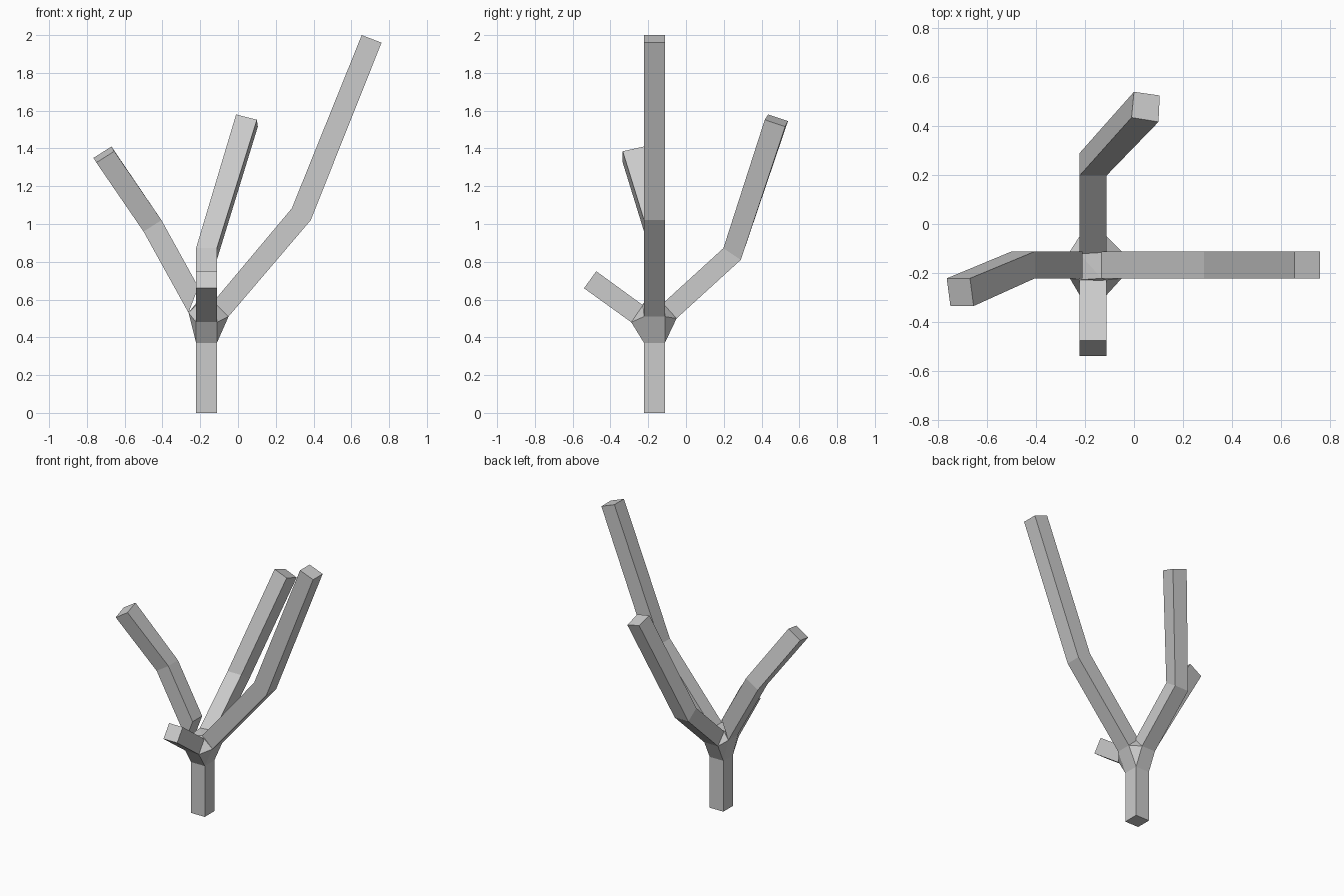
import bpy, bmesh

if "Cube" in bpy.data.objects:
    bpy.data.objects.remove(bpy.data.objects["Cube"])

LO, HI = -0.222, -0.112   # trunk footprint in x and y


def ring(axis, lower, upper):
    """Four corners of a section whose lower/upper edges are (offset, z)."""
    pts = []
    for (a, z), w in ((lower, LO), (lower, HI), (upper, HI), (upper, LO)):
        pts.append((a, w, z) if axis == 'x' else (w, a, z))
    return pts


def finish(bm, name):
    bmesh.ops.recalc_face_normals(bm, faces=bm.faces)
    me = bpy.data.meshes.new(name)
    bm.to_mesh(me)
    bm.free()
    bpy.context.collection.objects.link(bpy.data.objects.new(name, me))


def limb(name, *rings):
    """Square tube through the sections, closed at both ends."""
    bm = bmesh.new()
    loops = [[bm.verts.new(p) for p in r] for r in rings]
    for a, b in zip(loops, loops[1:]):
        for i in range(4):
            j = (i + 1) % 4
            bm.faces.new((a[i], a[j], b[j], b[i]))
    bm.faces.new(loops[0])
    bm.faces.new(loops[-1])
    finish(bm, name)


# sections where limbs leave the crotch
trunk_top = [(LO, LO, 0.37), (HI, LO, 0.37), (HI, HI, 0.37), (LO, HI, 0.37)]
right = ring('x', (-0.05, 0.51), (-0.133, 0.585))
left = ring('x', (-0.262, 0.53), (-0.21, 0.667))
back = ring('y', (-0.05, 0.50), (-0.122, 0.58))
front = ring('y', (-0.29, 0.48), (-0.228, 0.57))

# trunk
limb("trunk", [(x, y, 0) for x, y, z in trunk_top], trunk_top)

# branches
limb("right_branch", right,
     ring('x', (0.385, 1.02), (0.285, 1.083)),
     ring('x', (0.76, 1.96), (0.655, 2.0)))
limb("left_branch", left,
     ring('x', (-0.50, 0.96), (-0.405, 1.02)),
     [(-0.75, -0.335, 1.325), (-0.765, -0.222, 1.35),
      (-0.67, -0.222, 1.41), (-0.655, -0.335, 1.385)])
limb("back_branch", back,
     ring('y', (0.29, 0.81), (0.198, 0.872)),
     [(0.0, 0.54, 1.545), (0.105, 0.525, 1.515),
      (0.1, 0.417, 1.552), (-0.01, 0.435, 1.58)])
limb("front_stub", front, ring('y', (-0.54, 0.66), (-0.475, 0.75)))

# crotch joining trunk and branches (left limb overhangs it)
bm = bmesh.new()
for p in trunk_top + right + back + front + left[:2]:
    bm.verts.new(p)
res = bmesh.ops.convex_hull(bm, input=bm.verts)
loose = [v for v in bm.verts if not v.link_faces]
bmesh.ops.delete(bm, geom=loose, context='VERTS')
finish(bm, "crotch")
